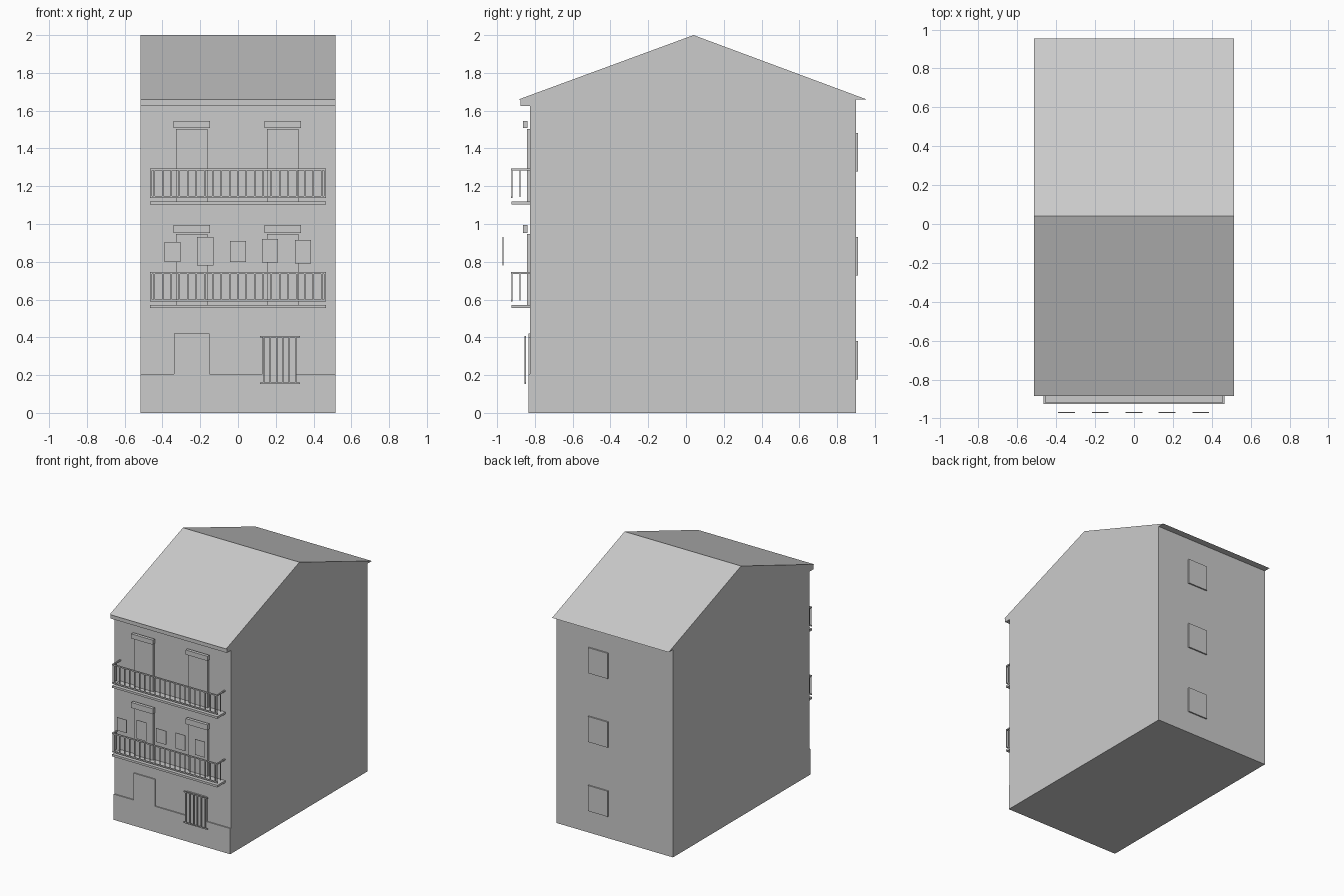
import bpy

cube = bpy.data.objects.get("Cube")
if cube:
    bpy.data.objects.remove(cube, do_unlink=True)

GREY = (0.6, 0.6, 0.6, 1.0)
mat = bpy.data.materials.new("plain_grey")
mat.use_nodes = True
mat.diffuse_color = GREY
mat.node_tree.nodes["Principled BSDF"].inputs["Base Color"].default_value = GREY


def add_mesh(name, verts, faces):
    mesh = bpy.data.meshes.new(name)
    mesh.from_pydata(verts, [], faces)
    mesh.materials.append(mat)
    obj = bpy.data.objects.new(name, mesh)
    bpy.context.collection.objects.link(obj)
    return obj


BOX_FACES = [(0, 1, 3, 2), (4, 6, 7, 5), (0, 4, 5, 1),
             (2, 3, 7, 6), (0, 2, 6, 4), (1, 5, 7, 3)]


def boxes(name, spans):
    """One object from boxes given as ((x0, x1), (y0, y1), (z0, z1))."""
    verts, faces = [], []
    for xs, ys, zs in spans:
        n = len(verts)
        verts += [(x, y, z) for x in xs for y in ys for z in zs]
        faces += [tuple(n + i for i in f) for f in BOX_FACES]
    return add_mesh(name, verts, faces)


def prism(name, profile, half_width):
    """Extrude a y-z profile along x."""
    n = len(profile)
    verts = [(x, y, z) for x in (-half_width, half_width) for y, z in profile]
    faces = [tuple(reversed(range(n))), tuple(range(n, 2 * n))]
    faces += [(i, (i + 1) % n, n + (i + 1) % n, n + i) for i in range(n)]
    return add_mesh(name, verts, faces)


def around(c, r):
    return (c - r, c + r)


HALF = 0.515
WALL = -0.825      # front wall plane
BACK = 0.9
EAVE = 1.66

# Main building and roof
boxes("house_body", [((-HALF, HALF), (WALL, BACK), (0, EAVE))])
prism("gable_roof", [(-0.885, EAVE), (0.955, EAVE), (0.04, 2.0)], HALF)
boxes("front_cornice", [((-HALF, HALF), (-0.876, WALL), (1.625, EAVE))])

# Ground floor: plinth, door and barred window
boxes("plinth", [((-HALF, HALF), (-0.834, WALL), (0, 0.205))])
boxes("front_door", [((-0.34, -0.15), (-0.834, WALL), (0.205, 0.42))])
boxes("ground_window", [((0.13, 0.31), (-0.834, WALL), (0.205, 0.4))])
GRILLE_Y = around(-0.852, 0.004)
grille = [((0.116, 0.328), GRILLE_Y, around(z, 0.004)) for z in (0.157, 0.403)]
grille += [(around(0.136 + i * 0.034, 0.004), GRILLE_Y, (0.157, 0.403))
           for i in range(6)]
boxes("window_grille", grille)


def balcony(label, floor, door_top, box_height):
    # Slab
    end, front = 0.465, -0.922
    boxes(label + "_balcony_slab",
          [((-end, end), (-0.925, WALL), (floor - 0.017, floor))])

    # Railing: front rails, side rails and balusters
    low, top = floor + 0.022, floor + 0.168
    parts = [((-end, end), around(front, 0.004), around(z, 0.005))
             for z in (low, top)]
    for x in (-end + 0.005, end - 0.005):
        parts.append((around(x, 0.005), (front, WALL), around(top, 0.005)))
        parts += [(around(x, 0.004), around(y, 0.003), (low, top))
                  for y in (front, -0.878)]
    parts += [(around(-0.443 + i * 0.0443, 0.004), around(front, 0.003),
               (low, top)) for i in range(21)]
    boxes(label + "_balcony_railing", parts)

    # Balcony doors with shutter boxes above
    for side, x in (("right", -0.245), ("left", 0.237)):
        boxes(f"{label}_{side}_balcony_door",
              [(around(x, 0.084), (-0.841, WALL), (floor, door_top))])
        boxes(f"{label}_{side}_shutter_box",
              [(around(x, 0.096), (-0.863, -0.838),
                (door_top + 0.004, door_top + box_height))])


balcony("lower", 0.572, 0.948, 0.048)
balcony("upper", 1.12, 1.503, 0.041)

# Row of thin hanging cloths in front of the lower balcony
cloths = [(-0.347, 0.80, 0.905), (-0.174, 0.78, 0.93), (0.0, 0.80, 0.91),
          (0.17, 0.795, 0.92), (0.344, 0.79, 0.915)]
boxes("hanging_cloths", [(around(x, 0.043), around(-0.969, 0.002), (z0, z1))
                         for x, z0, z1 in cloths])

# Rear windows, one per floor
for floor, z in (("ground", 0.278), ("middle", 0.83), ("top", 1.38)):
    boxes(floor + "_rear_window",
          [((0.055, 0.23), (BACK, 0.911), around(z, 0.102))])
